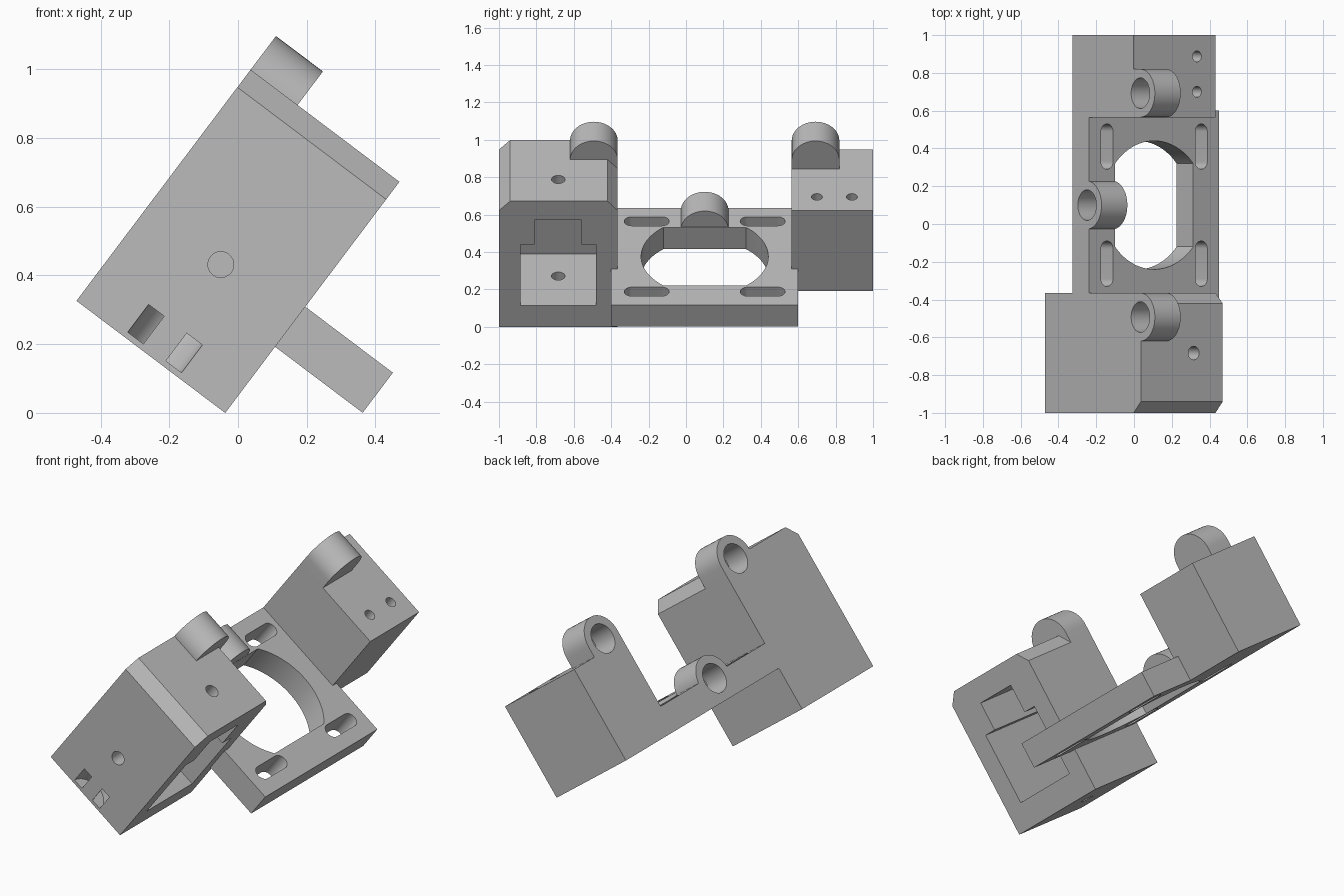
import bpy, bmesh, math

if "Cube" in bpy.data.objects:
    bpy.data.objects.remove(bpy.data.objects["Cube"])

# Local frame: X = across the tilted body, Y = length, Z = tilted height
grey = bpy.data.materials.new("plain grey")
grey.diffuse_color = (0.5, 0.5, 0.5, 1)
grey.use_nodes = True
grey.node_tree.nodes["Principled BSDF"].inputs["Base Color"].default_value = grey.diffuse_color


def prism(name, pts, axis, lo, hi):
    """Extrude a 2D outline along an axis: outline is (y,z), (x,z) or (x,y)."""
    def place(p, h):
        return {"x": (h, p[0], p[1]), "y": (p[0], h, p[1]), "z": (p[0], p[1], h)}[axis]
    bm = bmesh.new()
    low = [bm.verts.new(place(p, lo)) for p in pts]
    top = [bm.verts.new(place(p, hi)) for p in pts]
    bm.faces.new(low)
    bm.faces.new(top)
    n = len(pts)
    for i in range(n):
        j = (i + 1) % n
        bm.faces.new((low[i], low[j], top[j], top[i]))
    bmesh.ops.recalc_face_normals(bm, faces=bm.faces)
    me = bpy.data.meshes.new(name)
    bm.to_mesh(me)
    bm.free()
    me.materials.append(grey)
    ob = bpy.data.objects.new(name, me)
    bpy.context.collection.objects.link(ob)
    return ob


def box(name, x0, x1, y0, y1, z0, z1):
    return prism(name, [(x0, y0), (x1, y0), (x1, y1), (x0, y1)], "z", z0, z1)


def arc(cx, cy, r, a0=0, a1=360, n=48):
    full = a1 - a0 == 360
    return [(cx + r * math.cos(math.radians(a0 + (a1 - a0) * i / n)),
             cy + r * math.sin(math.radians(a0 + (a1 - a0) * i / n)))
            for i in range(n if full else n + 1)]


W = 0.542                    # block width
Z0, Z1 = 0.241, 0.387        # plate underside and top
BARRELS = [(-0.4925, 0.837, 0.65), (0.6925, 0.837, 0.65), (0.1, 0.368, 0.30)]
adds, cuts = [], []

# Front block with chamfered long edges
front = prism("mount_bracket", [(-1, 0), (-0.365, 0), (-0.365, 0.778), (-0.42, 0.842),
                                (-0.94, 0.842), (-1, 0.778)], "x", 0, W)
# Rear block and carrier plate
adds.append(box("rear_block", 0, W, 0.565, 1, Z0, 0.778))
adds.append(box("carrier_plate", 0, 0.861, -0.4, 0.6, Z0, Z1))

# Arched screw barrels with blind bores
for y, z, base in BARRELS:
    outline = arc(y, z, 0.1275, 0, 180, 24) + [(y - 0.1275, base), (y + 0.1275, base)]
    adds.append(prism("barrel", outline, "x", 0, 0.171))
    cuts.append(prism("barrel_bore", arc(y, z, 0.081), "x", -0.05, 0.14))

# Round plate opening with two flattened sides
h = math.asin(0.259 / 0.34)
hd = math.degrees(h)
opening = arc(0.43, 0.1, 0.34, 90 - (90 - (90 - hd)) , 90 + hd, 32)
opening = arc(0.4305, 0.1, 0.34, 90 - hd, 90 + hd, 32) + \
    arc(0.4305, 0.1, 0.34, 270 - hd, 270 + hd, 32)
cuts.append(prism("plate_opening", opening, "z", 0.1, 0.386 + 0.002))

# Four mounting slots
for x in (0.118, 0.743):
    for y in (-0.21, 0.41):
        slot = arc(x, y + 0.08, 0.04, 0, 180, 16) + arc(x, y - 0.08, 0.04, 180, 360, 16)
        cuts.append(prism("slot", slot, "z", 0.1, 0.5))

# Stepped pocket in the front block
cuts.append(prism("pocket", [(-0.885, 0.144), (-0.48, 0.144), (-0.48, 0.551), (-0.56, 0.551),
                             (-0.56, 0.714), (-0.81, 0.714), (-0.81, 0.551), (-0.885, 0.551)],
                  "x", 0.085, 0.7))
# Screw and cable holes
cuts.append(prism("top_hole", arc(0.35, -0.683, 0.036), "z", 0.68, 0.95))
cuts.append(prism("floor_hole", arc(0.282, -0.683, 0.036), "z", -0.1, 0.2))
cuts.append(prism("cable_hole", arc(0.272, 0.337, 0.0375), "y", -1.1, -0.85))
for y in (0.70, 0.887):
    cuts.append(prism("rear_hole", arc(0.42, y, 0.029), "z", 0.5, 0.9))
# Curved tie channel entering and leaving through the front face
tie = [(0.174, -1.05)] + arc(0.272, -1, 0.098, 180, 0, 24) + [(0.37, -1.05), (0.313, -1.05)] \
    + arc(0.272, -1, 0.041, 0, 180, 24) + [(0.231, -1.05)]
cuts.append(prism("tie_channel", tie, "z", 0.017, 0.118))

# Join the parts, then cut the openings
for ob, op in [(o, "UNION") for o in adds] + [(o, "DIFFERENCE") for o in cuts]:
    m = front.modifiers.new(ob.name, "BOOLEAN")
    m.object, m.operation, m.solver = ob, op, "EXACT"
    ob.hide_render = True
bpy.context.view_layer.update()
solid = bpy.data.meshes.new_from_object(front.evaluated_get(bpy.context.evaluated_depsgraph_get()))
front.modifiers.clear()
front.data = solid
for ob in adds + cuts:
    bpy.data.objects.remove(ob)

# Tilt into place
front.rotation_euler = (0, math.radians(37), 0)
front.location = (-0.47, 0, 0.326)
bpy.context.view_layer.objects.active = front
front.select_set(True)
bpy.ops.object.shade_smooth_by_angle(angle=math.radians(30))
